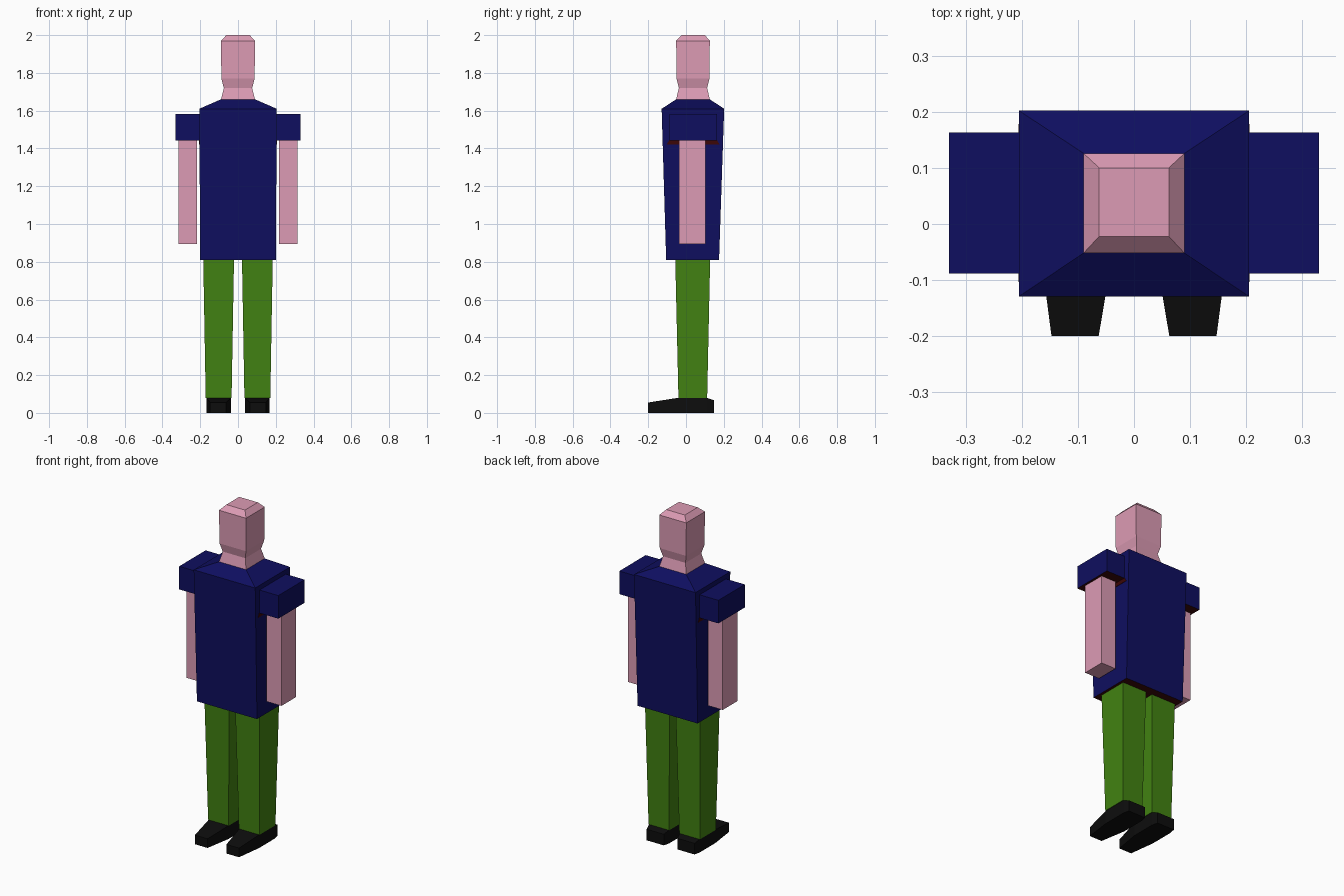
import bpy, bmesh

if "Cube" in bpy.data.objects:
    bpy.data.objects.remove(bpy.data.objects["Cube"])


def material(name, rgb):
    m = bpy.data.materials.new(name)
    m.diffuse_color = (*rgb, 1)
    m.use_nodes = True
    m.node_tree.nodes["Principled BSDF"].inputs["Base Color"].default_value = m.diffuse_color
    return m


SKIN = material("skin pink", (0.72, 0.33, 0.46))
NAVY = material("navy cloth", (0.0045, 0.0045, 0.115))
GREEN = material("green cloth", (0.055, 0.225, 0.006))
BLACK = material("black leather", (0.004, 0.004, 0.004))
LINING = material("dark red lining", (0.045, 0.002, 0.002))


def loft(name, rings, mats, side=1, bottom_mat=0):
    """Stack rectangular rings (z, x0, x1, y0, y1); side=-1 mirrors across x."""
    bm = bmesh.new()
    loops = []
    for z, x0, x1, y0, y1 in rings:
        corners = ((x0, y0), (x1, y0), (x1, y1), (x0, y1))
        loops.append([bm.verts.new((side * x, y, z)) for x, y in corners])
    bottom = bm.faces.new(loops[0])
    bottom.material_index = bottom_mat
    bm.faces.new(loops[-1])
    for a, b in zip(loops, loops[1:]):
        for i in range(4):
            j = (i + 1) % 4
            bm.faces.new((a[i], a[j], b[j], b[i]))
    return finish(name, bm, mats)


def finish(name, bm, mats):
    bmesh.ops.recalc_face_normals(bm, faces=bm.faces)
    mesh = bpy.data.meshes.new(name)
    bm.to_mesh(mesh)
    bm.free()
    for m in mats:
        mesh.materials.append(m)
    ob = bpy.data.objects.new(name, mesh)
    bpy.context.collection.objects.link(ob)
    return ob


def shoe(name, side):
    """Cross-sections along y: (y, x0, x1, top height)."""
    bm = bmesh.new()
    loops = []
    for y, x0, x1, h in ((-0.2, 0.063, 0.147, 0.055), (-0.04, 0.036, 0.168, 0.08),
                         (0.11, 0.036, 0.168, 0.08), (0.147, 0.045, 0.16, 0.067)):
        corners = ((x0, 0), (x1, 0), (x1, h), (x0, h))
        loops.append([bm.verts.new((side * x, y, z)) for x, z in corners])
    bm.faces.new(loops[0])
    bm.faces.new(loops[-1])
    for a, b in zip(loops, loops[1:]):
        for i in range(4):
            j = (i + 1) % 4
            bm.faces.new((a[i], a[j], b[j], b[i]))
    return finish(name, bm, [BLACK])


# Shirt body with sloping shoulders and a dark underside
loft("shirt", [(0.81, -0.2, 0.2, -0.105, 0.175),
               (1.61, -0.205, 0.205, -0.129, 0.202),
               (1.66, -0.09, 0.09, -0.052, 0.126)], [NAVY, LINING], bottom_mat=1)

# Neck and head in one piece
loft("head", [(1.66, -0.09, 0.09, -0.052, 0.126),
              (1.72, -0.075, 0.075, -0.038, 0.112),
              (1.77, -0.088, 0.088, -0.05, 0.124),
              (1.97, -0.09, 0.09, -0.052, 0.126),
              (2.0, -0.062, 0.062, -0.022, 0.1)], [SKIN])

for side, label in ((1, "left"), (-1, "right")):
    # Sleeve, with the armhole edge showing just below it
    loft(label + "_sleeve", [(1.443, 0.2, 0.33, -0.088, 0.163),
                             (1.582, 0.2, 0.33, -0.088, 0.163)],
         [NAVY, LINING], side, bottom_mat=1)
    loft(label + "_armhole", [(1.42, 0.2, 0.206, -0.103, 0.178),
                              (1.445, 0.2, 0.206, -0.088, 0.163)], [LINING], side)
    loft(label + "_arm", [(0.895, 0.218, 0.316, -0.038, 0.102),
                          (1.46, 0.218, 0.316, -0.038, 0.102)], [SKIN], side)
    # Tapered trouser leg
    loft(label + "_trouser_leg", [(0.08, 0.034, 0.171, -0.04, 0.112),
                                  (0.82, 0.021, 0.184, -0.057, 0.128)], [GREEN], side)
    shoe(label + "_shoe", side)
